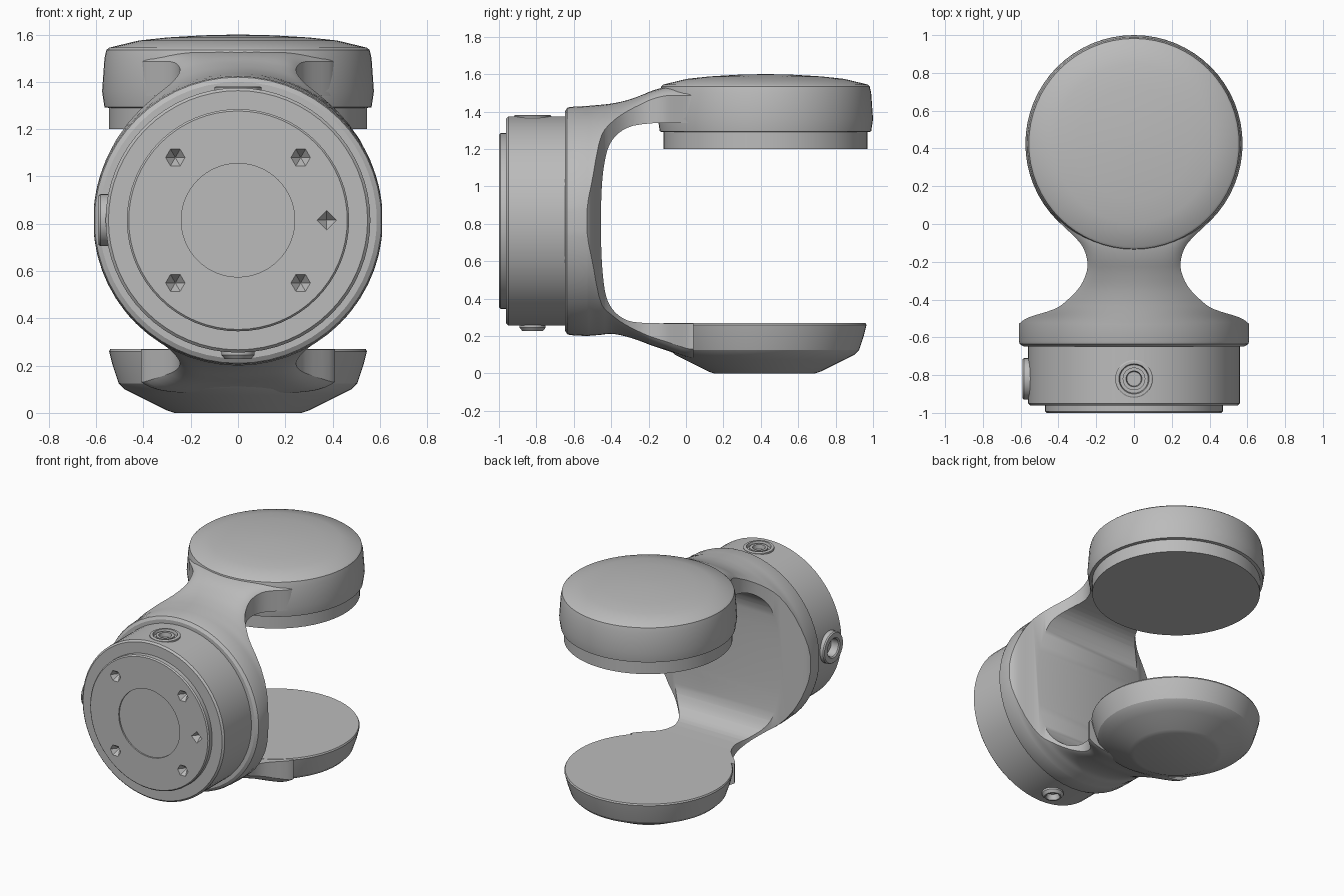
import bpy, bmesh, math
from mathutils import Vector, Matrix

if "Cube" in bpy.data.objects:
    bpy.data.objects.remove(bpy.data.objects["Cube"], do_unlink=True)

grey = bpy.data.materials.new("plain grey")
grey.use_nodes = True
grey.diffuse_color = (0.5, 0.5, 0.5, 1)
grey.node_tree.nodes["Principled BSDF"].inputs["Base Color"].default_value = (0.5, 0.5, 0.5, 1)

HUB_Z = 0.815


def finish(bm, name):
    bmesh.ops.remove_doubles(bm, verts=bm.verts, dist=1e-5)
    bmesh.ops.recalc_face_normals(bm, faces=bm.faces)
    mesh = bpy.data.meshes.new(name)
    bm.to_mesh(mesh)
    bm.free()
    mesh.materials.append(grey)
    obj = bpy.data.objects.new(name, mesh)
    bpy.context.collection.objects.link(obj)
    return obj


def select(obj):
    bpy.ops.object.select_all(action='DESELECT')
    obj.select_set(True)
    bpy.context.view_layer.objects.active = obj


def smooth(obj, angle=32):
    select(obj)
    bpy.ops.object.shade_smooth_by_angle(angle=math.radians(angle))


def skin(bm, rings):
    """Join successive closed rings of points with quads."""
    rows = [[bm.verts.new(p) for p in ring] for ring in rings]
    n = len(rows[0])
    for a, b in zip(rows, rows[1:]):
        for i in range(n):
            j = (i + 1) % n
            bm.faces.new((a[i], a[j], b[j], b[i]))
    return rows


def lathe(name, profile, origin, axis=(0, 0, 1), sides=64):
    """Turn (radius, height) points round an axis and cap both ends."""
    place = Matrix.Translation(origin) @ Vector(axis).to_track_quat('Z', 'Y').to_matrix().to_4x4()
    turns = [2 * math.pi * i / sides for i in range(sides)]
    bm = bmesh.new()
    rows = skin(bm, [[place @ Vector((r * math.cos(t), r * math.sin(t), h)) for t in turns]
                     for r, h in profile])
    bm.faces.new(rows[0])
    bm.faces.new(rows[-1])
    return finish(bm, name)


def cut(target, cutter):
    mod = target.modifiers.new("cut", 'BOOLEAN')
    mod.operation = 'DIFFERENCE'
    mod.solver = 'EXACT'
    mod.object = cutter
    select(target)
    bpy.ops.object.modifier_apply(modifier=mod.name)
    bpy.data.objects.remove(cutter, do_unlink=True)


def catmull(points, steps):
    """Smooth curve through points of any dimension."""
    pts = [points[0]] + points + [points[-1]]
    out = []
    for a, b, c, d in zip(pts, pts[1:], pts[2:], pts[3:]):
        for s in range(steps):
            t = s / steps
            out.append([0.5 * (2 * q + (r - p) * t + (2 * p - 5 * q + 4 * r - u) * t * t
                               + (3 * q - p - 3 * r + u) * t ** 3)
                        for p, q, r, u in zip(a, b, c, d)])
    return out + [points[-1]]


# Upper disc with domed top and stepped underside
top_disc = lathe("upper_disc", [
    (0.545, 1.2), (0.545, 1.29), (0.565, 1.293), (0.575, 1.36), (0.565, 1.5), (0.557, 1.535),
    (0.545, 1.545), (0.42, 1.575), (0.3, 1.588), (0.15, 1.597), (0.03, 1.6)], (0, 0.425, 0))
smooth(top_disc)

# Lower dish
dish = lathe("lower_dish", [
    (0.27, 0), (0.3, 0.01), (0.43, 0.075), (0.48, 0.1), (0.505, 0.125),
    (0.53, 0.2), (0.545, 0.26), (0.54, 0.27)], (0, 0.42, 0))
smooth(dish, 25)

# Hub drum, with raised face plate and central recess
drum = lathe("hub_drum", [
    (0.24, 0.99), (0.24, 1.0), (0.462, 1.0), (0.47, 0.992), (0.47, 0.962), (0.548, 0.962),
    (0.56, 0.95), (0.56, 0.6)], (0, 0, HUB_Z), (0, -1, 0))

# Screw holes in the face plate
for degrees in (0, 45, 135, 225, 315):
    a = math.radians(degrees)
    cut(drum, lathe("hole_cutter", [(0.002, 0.95), (0.045, 1.005)],
                    (0.375 * math.cos(a), 0, HUB_Z + 0.375 * math.sin(a)),
                    (0, -1, 0), 4 if degrees == 0 else 6))

# Ports around the drum: direction, pocket radius and turned profile
ports = {
    "upper_port": ((0, 0, 1), 0.085, [
        (0.1, 0.53), (0.1, 0.562), (0.094, 0.566), (0.08, 0.566), (0.075, 0.545),
        (0.06, 0.545), (0.06, 0.56), (0.042, 0.56), (0.038, 0.53)]),
    "side_port": ((-1, 0, 0), 0.09, [
        (0.11, 0.53), (0.11, 0.582), (0.104, 0.59), (0.07, 0.59), (0.062, 0.583), (0.058, 0.53)]),
    "lower_port": ((0, 0, -1), 0.055, [
        (0.07, 0.53), (0.07, 0.57), (0.055, 0.588), (0.046, 0.588), (0.036, 0.55)]),
}
for name, (axis, pocket, profile) in ports.items():
    origin = (0, -0.82, HUB_Z)
    cut(drum, lathe("pocket_cutter", [(pocket, 0.525), (pocket, 0.7)], origin, axis, 32))
    smooth(lathe(name, profile, origin, axis, 32))
smooth(drum)

# Fork: stations of depth, half width, top, bottom and roundness
stations = [
    [-0.53, 0.61, 1.43, 0.2, 1], [-0.495, 0.56, 1.433, 0.203, 1],
    [-0.45, 0.42, 1.437, 0.207, 0.95], [-0.4, 0.35, 1.443, 0.212, 0.9],
    [-0.33, 0.285, 1.457, 0.2, 0.8], [-0.25, 0.25, 1.483, 0.175, 0.6],
    [-0.18, 0.25, 1.512, 0.148, 0.4], [-0.1, 0.285, 1.532, 0.122, 0.2],
    [0.0, 0.385, 1.536, 0.085, 0.1], [0.04, 0.41, 1.536, 0.08, 0.1]]
flange = [[-0.648, 0.585, 1.4, 0.23, 1], [-0.635, 0.605, 1.42, 0.21, 1],
          [-0.62, 0.61, 1.425, 0.205, 1]]


def section(y, w, top, bottom, roundness, n=28):
    ring = []
    radius = max(w + 0.002, 0.612) if roundness < 1 or y > -0.6 else w + 0.002
    for side, z in ((1, top), (-1, bottom)):
        for i in range(n + 1):
            x = side * w * math.cos(math.pi * i / n)
            drop = roundness * (radius - math.sqrt(max(radius ** 2 - x * x, 0)))
            drop += 0.04 * (1 - roundness) * (abs(x) / w) ** 8
            ring.append((x, y, z - side * drop))
    return ring


bm = bmesh.new()
rows = skin(bm, [section(*s) for s in flange + catmull(stations, 3)])
bm.faces.new(rows[0])
bm.faces.new(rows[-1])
fork = finish(bm, "fork_bracket")

# Open throat between the two arms
throat = catmull([
    [-0.12, 0.268], [-0.28, 0.275], [-0.36, 0.31], [-0.41, 0.37], [-0.435, 0.45],
    [-0.45, 0.6], [-0.455, 0.8], [-0.45, 1.0], [-0.435, 1.13], [-0.41, 1.22],
    [-0.36, 1.285], [-0.28, 1.325], [-0.15, 1.34]], 3)
throat = [[0.3, 0.268]] + throat + [[0.3, 1.34]]
bm = bmesh.new()
rows = skin(bm, [[(x, y, z) for y, z in throat] for x in (-1, 1)])
bm.faces.new(rows[0])
bm.faces.new(rows[1])
cut(fork, finish(bm, "throat_cutter"))
smooth(fork)
